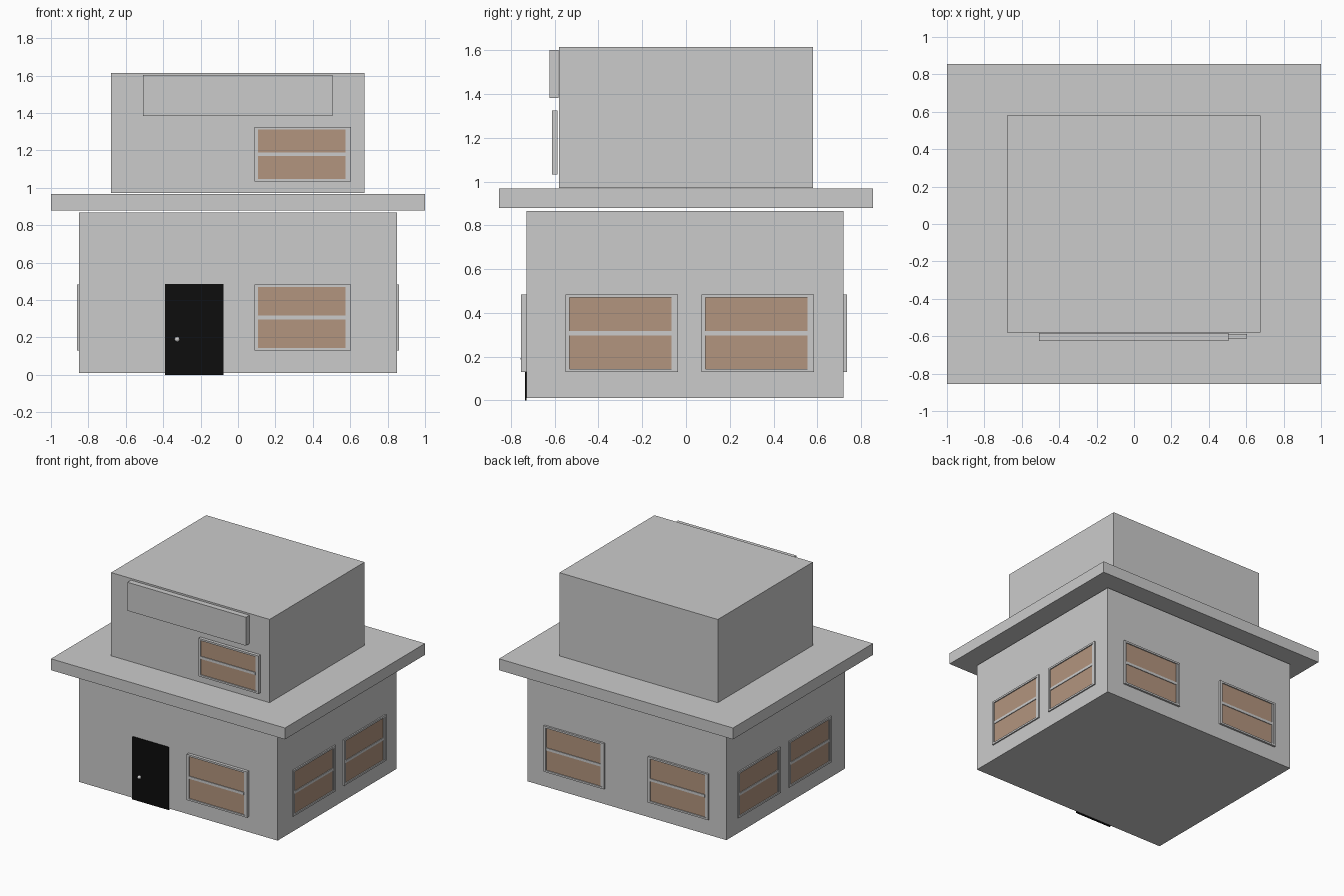
import bpy, bmesh
from math import pi
from mathutils import Matrix, Vector

if "Cube" in bpy.data.objects:
    bpy.data.objects.remove(bpy.data.objects["Cube"])


def material(name, rgb):
    m = bpy.data.materials.new(name)
    m.diffuse_color = (*rgb, 1)
    m.use_nodes = True
    m.node_tree.nodes["Principled BSDF"].inputs["Base Color"].default_value = m.diffuse_color
    return m


BROWN = material("brown_glass", (0.45, 0.30, 0.21))
BLACK = material("black_paint", (0.004, 0.004, 0.004))


def boxes(name, ranges, mat=None, matrix=Matrix()):
    """One object made of boxes, each (x0, x1, y0, y1, z0, z1)."""
    bm = bmesh.new()
    for x0, x1, y0, y1, z0, z1 in ranges:
        centre = Vector((x0 + x1, y0 + y1, z0 + z1)) / 2
        size = Matrix.Diagonal((x1 - x0, y1 - y0, z1 - z0, 1))
        bmesh.ops.create_cube(bm, size=1, matrix=Matrix.Translation(centre) @ size)
    me = bpy.data.meshes.new(name)
    bm.to_mesh(me)
    bm.free()
    ob = bpy.data.objects.new(name, me)
    ob.matrix_world = matrix
    if mat:
        me.materials.append(mat)
    bpy.context.collection.objects.link(ob)
    return ob


def window(name, u, out, z0, z1, turn=0):
    """Window facing -y before turning; u = centre along wall, out = distance of its face."""
    w, d = 0.2575, 0.025
    h = z1 - z0
    m = Matrix.Rotation(turn, 4, 'Z') @ Matrix.Translation((u, -out, z0))
    mid = h * 0.5
    boxes(name + "_frame", [
        (-w, -w + 0.018, 0, d, 0, h),              # left jamb
        (w - 0.016, w, 0, d, 0, h),                # right jamb
        (w - 0.030, w - 0.016, 0.004, d, 0.01, h - 0.01),  # inner right stile
        (-w + 0.018, w - 0.016, 0, d, 0, 0.014),   # sill
        (-w + 0.018, w - 0.016, 0, d, h - 0.014, h),  # head
        (-w + 0.018, w - 0.030, 0.003, d, mid - 0.01, mid + 0.01),  # middle rail
    ], None, m)
    boxes(name + "_glass", [(-w + 0.018, w - 0.030, 0.008, 0.018, 0.014, h - 0.014)], BROWN, m)


# Main volumes
boxes("ground_floor", [(-0.85, 0.85, -0.73, 0.72, 0.01, 0.867)])
boxes("roof_slab", [(-1, 1, -0.855, 0.855, 0.88, 0.968)])
boxes("upper_floor", [(-0.678, 0.676, -0.58, 0.58, 0.972, 1.615)])
boxes("sign_board", [(-0.508, 0.505, -0.625, -0.582, 1.383, 1.603)])

# Door and knob
boxes("door", [(-0.39, -0.077, -0.736, -0.728, 0, 0.485)], BLACK)
bpy.ops.mesh.primitive_uv_sphere_add(segments=16, ring_count=8, radius=0.014,
                                     location=(-0.325, -0.742, 0.19))
bpy.context.object.name = "door_knob"
bpy.ops.object.shade_smooth()

# Front windows
window("front_window", 0.347, 0.754, 0.13, 0.484)
window("upper_window", 0.347, 0.613, 1.033, 1.326)

# Side and back window pairs
for i, u in enumerate((-0.293, 0.328)):
    window(f"right_window_{i}", u, 0.86, 0.13, 0.484, pi / 2)
    window(f"left_window_{i}", -u, 0.86, 0.13, 0.484, -pi / 2)
for i, u in enumerate((-0.445, 0.445)):
    window(f"back_window_{i}", u, 0.735, 0.13, 0.484, pi)
